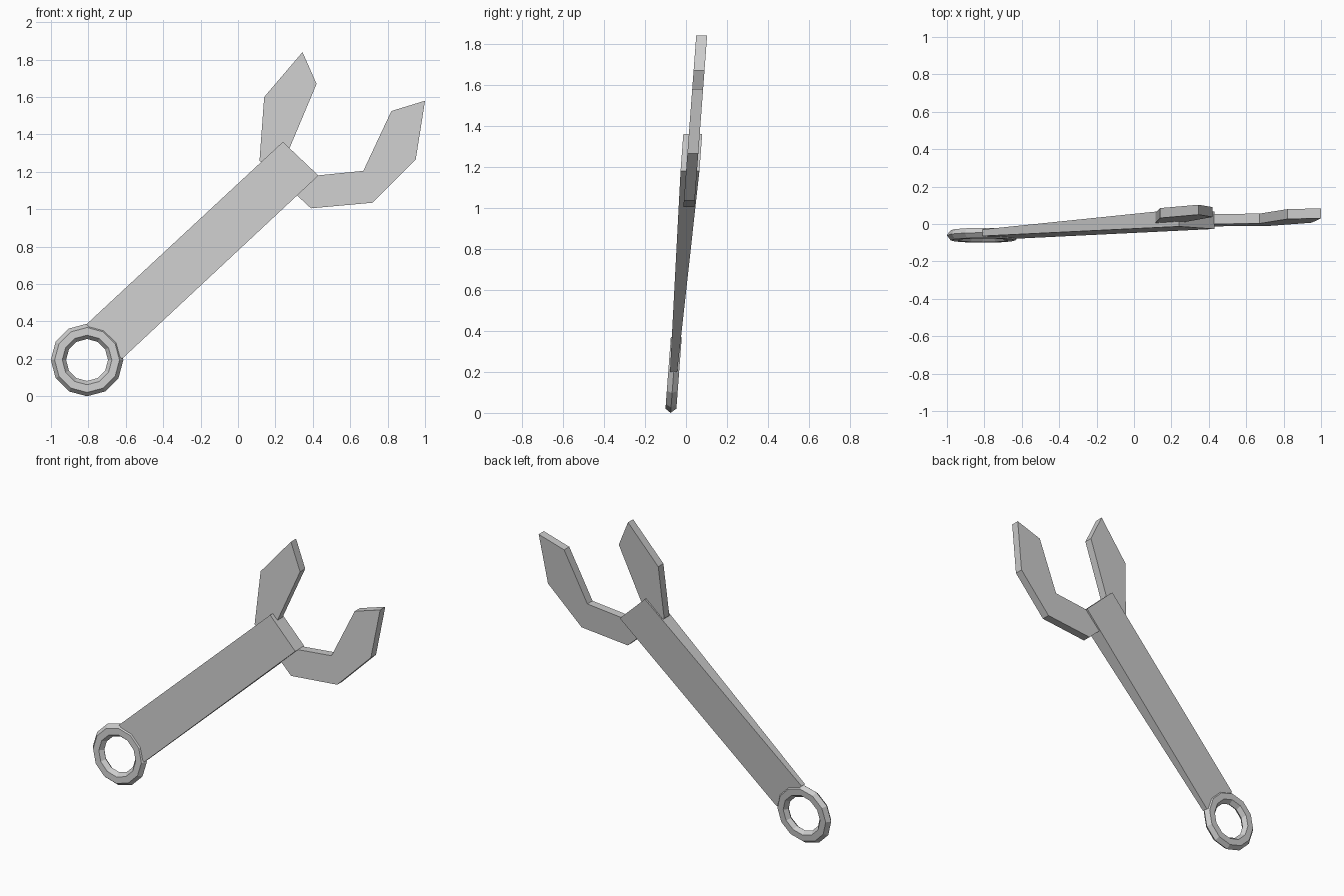
import bpy, bmesh, math
from mathutils import Vector

cube = bpy.data.objects.get("Cube")
if cube:
    bpy.data.objects.remove(cube, do_unlink=True)

# Single steel colour
steel = bpy.data.materials.new("steel_grey")
steel.use_nodes = True
grey = (0.6, 0.6, 0.6, 1)
steel.diffuse_color = grey
steel.node_tree.nodes["Principled BSDF"].inputs["Base Color"].default_value = grey

LEAN = 0.075  # the whole tool leans backwards as it rises


def finish(bm, name):
    """Lean the part back and turn it into an object."""
    for v in bm.verts:
        v.co.y += LEAN * (v.co.z - 1)
    bmesh.ops.recalc_face_normals(bm, faces=bm.faces)
    mesh = bpy.data.meshes.new(name)
    bm.to_mesh(mesh)
    bm.free()
    mesh.materials.append(steel)
    obj = bpy.data.objects.new(name, mesh)
    bpy.context.collection.objects.link(obj)
    return obj


def plate(name, outline, front, back):
    """Extrude an x-z outline from the front depth to the back depth."""
    bm = bmesh.new()
    face = bm.faces.new([bm.verts.new((x, front, z)) for x, z in outline])
    new = bmesh.ops.extrude_face_region(bm, geom=[face])["geom"]
    for v in new:
        if isinstance(v, bmesh.types.BMVert):
            v.co.y = back
    return bm


# Open jaw: two angled prongs joined behind the handle end
jaw = [(0.115, 1.26), (0.14, 1.60), (0.345, 1.84), (0.42, 1.67), (0.275, 1.325),
       (0.42, 1.18), (0.67, 1.205), (0.82, 1.525), (1.0, 1.58), (0.95, 1.265),
       (0.72, 1.035), (0.39, 1.005)]
finish(plate("open_jaw", jaw, -0.013, 0.04), "open_jaw")

# Handle: flat bar that gets thinner towards the ring
bar = [(-0.81, 0.385), (0.24, 1.36), (0.43, 1.18), (-0.62, 0.20)]
bm = plate("handle", bar, -0.04, 0.052)
for v in bm.verts:
    if v.co.x < 0:
        v.co.y = -0.018 if v.co.y < 0 else 0.017
finish(bm, "handle")

# Ring end: faceted, flattened torus
MAJOR, MINOR, DEPTH = 0.153, 0.041, 0.028
SEGS, SIDES = 12, 6
bm = bmesh.new()
loops = []
for i in range(SEGS):
    a = math.tau * i / SEGS
    loop = []
    for j in range(SIDES):
        b = math.tau * j / SIDES
        r = MAJOR + MINOR * math.cos(b)
        loop.append(bm.verts.new(Vector((-0.807 + r * math.cos(a),
                                         DEPTH * 1.1 * math.sin(b),
                                         0.194 + r * math.sin(a)))))
    loops.append(loop)
for i in range(SEGS):
    p, q = loops[i], loops[(i + 1) % SEGS]
    for j in range(SIDES):
        k = (j + 1) % SIDES
        bm.faces.new((p[j], q[j], q[k], p[k]))
finish(bm, "ring_end")
